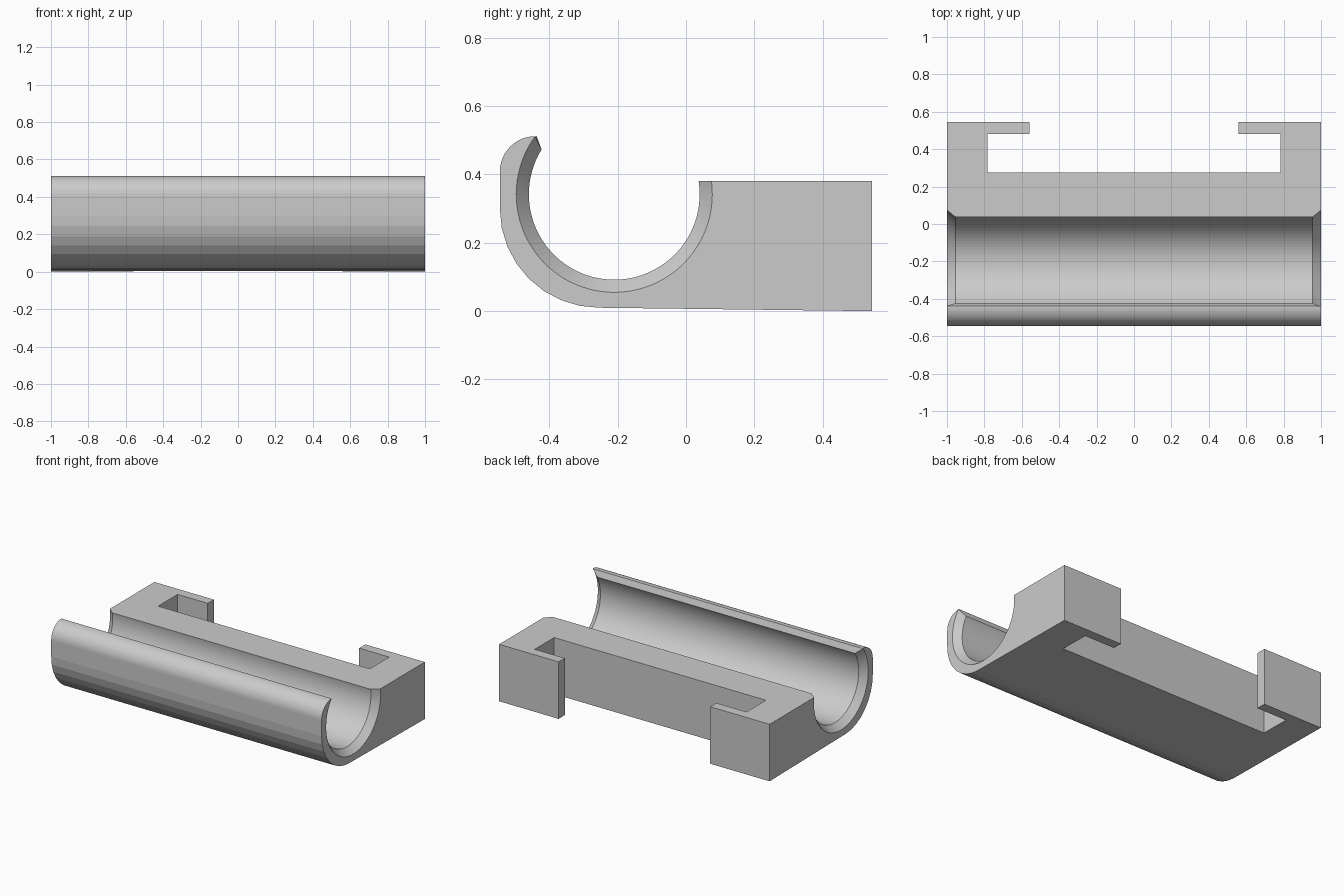
import bpy, bmesh
from math import sin, cos, asin, atan2, pi, radians

if "Cube" in bpy.data.objects:
    bpy.data.objects.remove(bpy.data.objects["Cube"])

grey = bpy.data.materials.new("light grey")
grey.diffuse_color = (0.6, 0.6, 0.6, 1)
grey.use_nodes = True
grey.node_tree.nodes["Principled BSDF"].inputs["Base Color"].default_value = grey.diffuse_color


def make_object(name, bm):
    bmesh.ops.recalc_face_normals(bm, faces=bm.faces[:])
    mesh = bpy.data.meshes.new(name)
    bm.to_mesh(mesh)
    bm.free()
    mesh.materials.append(grey)
    obj = bpy.data.objects.new(name, mesh)
    bpy.context.collection.objects.link(obj)
    return obj


def loft(name, sections):
    """Skin equal-length closed loops and cap both ends."""
    bm = bmesh.new()
    rings = [[bm.verts.new(p) for p in s] for s in sections]
    n = len(rings[0])
    for a, b in zip(rings, rings[1:]):
        for i in range(n):
            j = (i + 1) % n
            bm.faces.new((a[i], a[j], b[j], b[i]))
    bm.faces.new(rings[0])
    bm.faces.new(rings[-1])
    return make_object(name, bm)


def arc(cy, cz, r, start, end, steps):
    return [(cy + r * cos(start + (end - start) * i / steps),
             cz + r * sin(start + (end - start) * i / steps))
            for i in range(steps + 1)]


BORE_Y, BORE_Z = -0.21, 0.342


def profile(r, tip):
    """Side profile of the tray, with bore radius r and lip edge point."""
    tip_angle = atan2(tip[1] - BORE_Z, tip[0] - BORE_Y) - 2 * pi
    bore = arc(BORE_Y, BORE_Z, r, asin((0.381 - BORE_Z) / r), tip_angle, 56)
    lip = arc(-0.441, 0.408, 0.104, radians(88), pi, 12)
    belly = arc(-0.255, 0.30, 0.29, pi, 1.5 * pi, 8)
    return bore + lip + belly + [(0.545, 0), (0.545, 0.381)]


# tray: hooked trough joined to a block, bore flared at both ends
wide = profile(0.287, (-0.4385, 0.509))
narrow = profile(0.25, (-0.424, 0.474))
tray = loft("hooked_tray", [[(x, y, z) for y, z in p] for x, p in
                            ((-1, wide), (-0.955, narrow), (0.955, narrow), (1, wide))])

# T-shaped slot through the back, leaving two hooked arms
half = [(0.56, 0.7), (0.56, 0.48), (0.783, 0.48), (0.783, 0.275)]
outline = half + [(-x, y) for x, y in reversed(half)]
cutter = loft("slot_cutter", [[(x, y, z) for x, y in outline] for z in (-0.2, 0.7)])
cutter.hide_render = True

cut = tray.modifiers.new("back slot", 'BOOLEAN')
cut.operation = 'DIFFERENCE'
cut.solver = 'EXACT'
cut.object = cutter
bpy.context.view_layer.objects.active = tray
bpy.ops.object.modifier_apply(modifier=cut.name)
bpy.data.objects.remove(cutter)
